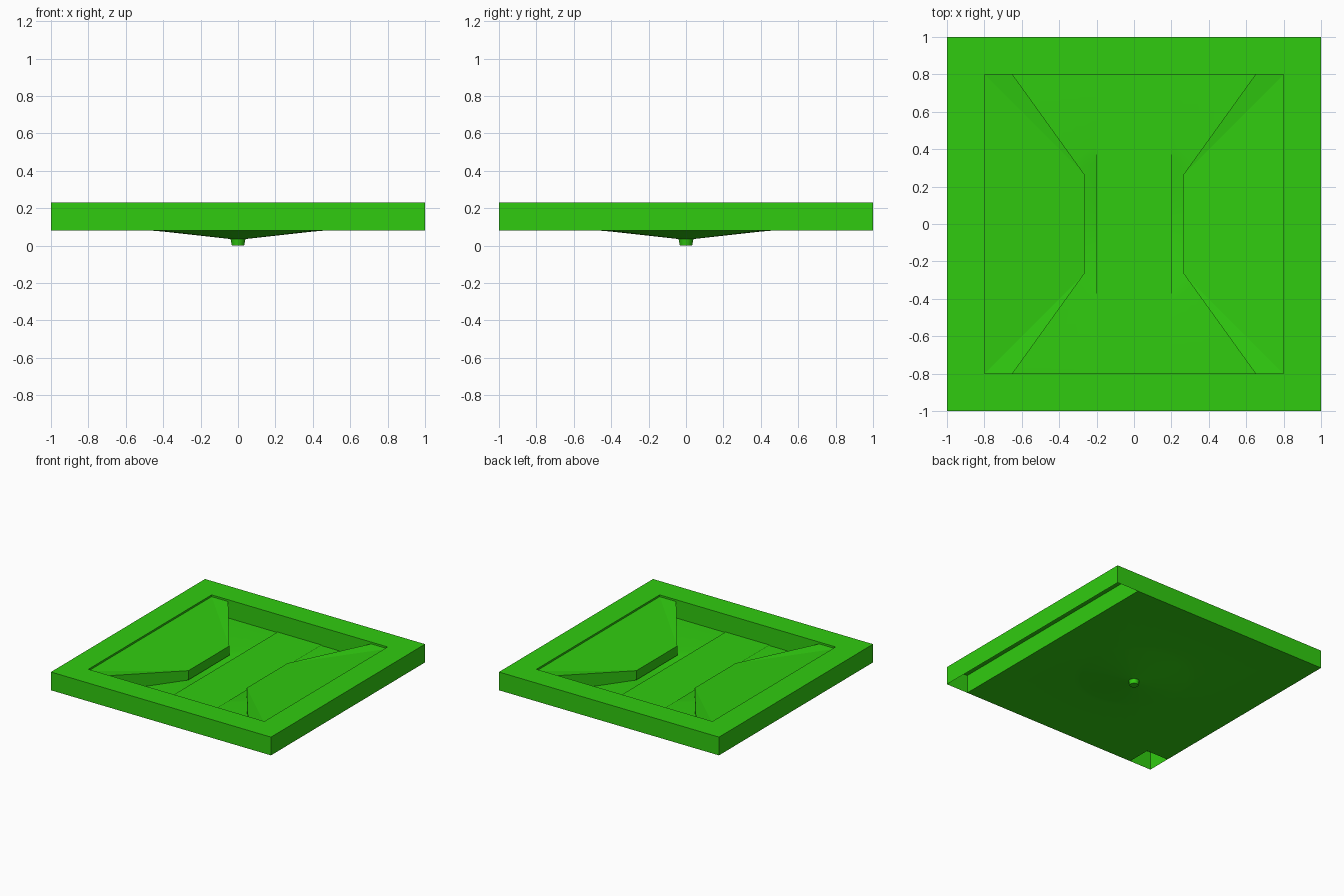
import bpy, bmesh, math

if "Cube" in bpy.data.objects:
    bpy.data.objects.remove(bpy.data.objects["Cube"])

green = bpy.data.materials.new("green")
green.diffuse_color = (0.03, 0.60, 0.005, 1)
green.use_nodes = True
green.node_tree.nodes["Principled BSDF"].inputs["Base Color"].default_value = green.diffuse_color

BASE, TOP = 0.08, 0.23      # underside and rim heights
OUT, INN = 1.0, 0.8         # half widths of the tray and its recess


def add_object(name, bm, smooth=False):
    bmesh.ops.remove_doubles(bm, verts=bm.verts, dist=1e-5)
    mesh = bpy.data.meshes.new(name)
    bm.to_mesh(mesh)
    bm.free()
    mesh.materials.append(green)
    ob = bpy.data.objects.new(name, mesh)
    bpy.context.collection.objects.link(ob)
    if smooth:
        bpy.ops.object.select_all(action='DESELECT')
        ob.select_set(True)
        bpy.context.view_layer.objects.active = ob
        bpy.ops.object.shade_smooth_by_angle(angle=math.radians(30))
    return ob


def face(bm, pts):
    return bm.faces.new([bm.verts.new(p) for p in pts])


def square(h, z):
    return [(-h, -h, z), (h, -h, z), (h, h, z), (-h, h, z)]


# Rim: outer walls, flat top border and recess walls
bm = bmesh.new()
loops = [square(OUT, BASE), square(OUT, TOP), square(INN, TOP), square(INN, BASE)]
for a, b in zip(loops, loops[1:]):
    for i in range(4):
        j = (i + 1) % 4
        face(bm, [a[i], a[j], b[j], b[i]])
# recess wall runs on to the outer walls along the open right channel
for s in (-1, 1):
    ends = (INN, OUT) if s > 0 else (-OUT, -INN)
    face(bm, [(INN, ends[0], BASE), (INN, ends[1], BASE),
              (INN, ends[1], TOP), (INN, ends[0], TOP)])
add_object("rim", bm)

# Border of the underside: open along +x and at one corner
bm = bmesh.new()
cuts = [-OUT, -INN, INN, OUT]
for i, j in ((0, 1), (0, 2), (1, 0), (1, 2)):
    x0, x1, y0, y1 = cuts[i], cuts[i + 1], cuts[j], cuts[j + 1]
    face(bm, [(x0, y0, BASE), (x0, y1, BASE), (x1, y1, BASE), (x1, y0, BASE)])
add_object("underside_border", bm)

# Floor sheet: square edge blending into a shallow funnel and a drain stub
SEG = 48
profile = [(0.46, 0.08), (0.40, 0.075), (0.22, 0.055), (0.04, 0.035), (0.033, 0.0)]
bm = bmesh.new()
rings = []
angles = [2 * math.pi * k / SEG for k in range(SEG)]
edge = []
for a in angles:
    c, s = math.cos(a), math.sin(a)
    r = INN / max(abs(c), abs(s))
    edge.append(bm.verts.new((r * c, r * s, BASE)))
rings.append(edge)
for r, z in profile:
    rings.append([bm.verts.new((r * math.cos(a), r * math.sin(a), z)) for a in angles])
for a, b in zip(rings, rings[1:]):
    for i in range(SEG):
        j = (i + 1) % SEG
        bm.faces.new([a[i], b[i], b[j], a[j]])
bm.faces.new(rings[-1][::-1])
add_object("funnel_floor", bm, smooth=True)

# Flat strip crossing the funnel between the two plates
bm = bmesh.new()
w, z = 0.2, BASE + 0.005
face(bm, [(-w, -INN, z), (w, -INN, z), (w, INN, z), (-w, INN, z)])
add_object("centre_strip", bm)

# Tilted side plates with upright edges
outline = [(0.8, -0.8, 0.215), (0.8, 0.8, 0.215), (0.65, 0.8, 0.215),
           (0.265, 0.265, 0.157), (0.265, -0.265, 0.157), (0.65, -0.8, 0.215)]
for name, s in (("right_plate", 1), ("left_plate", -1)):
    pts = [(s * x, s * y, h) for x, y, h in outline]
    bm = bmesh.new()
    # two corner triangles and a middle panel keep the surface faces flat
    face(bm, [pts[0], pts[1], pts[3], pts[4]])
    face(bm, [pts[1], pts[2], pts[3]])
    face(bm, [pts[0], pts[4], pts[5]])
    for p, q in zip(pts[2:], pts[3:]):
        face(bm, [p, (p[0], p[1], BASE), (q[0], q[1], BASE), q])
    add_object(name, bm)
